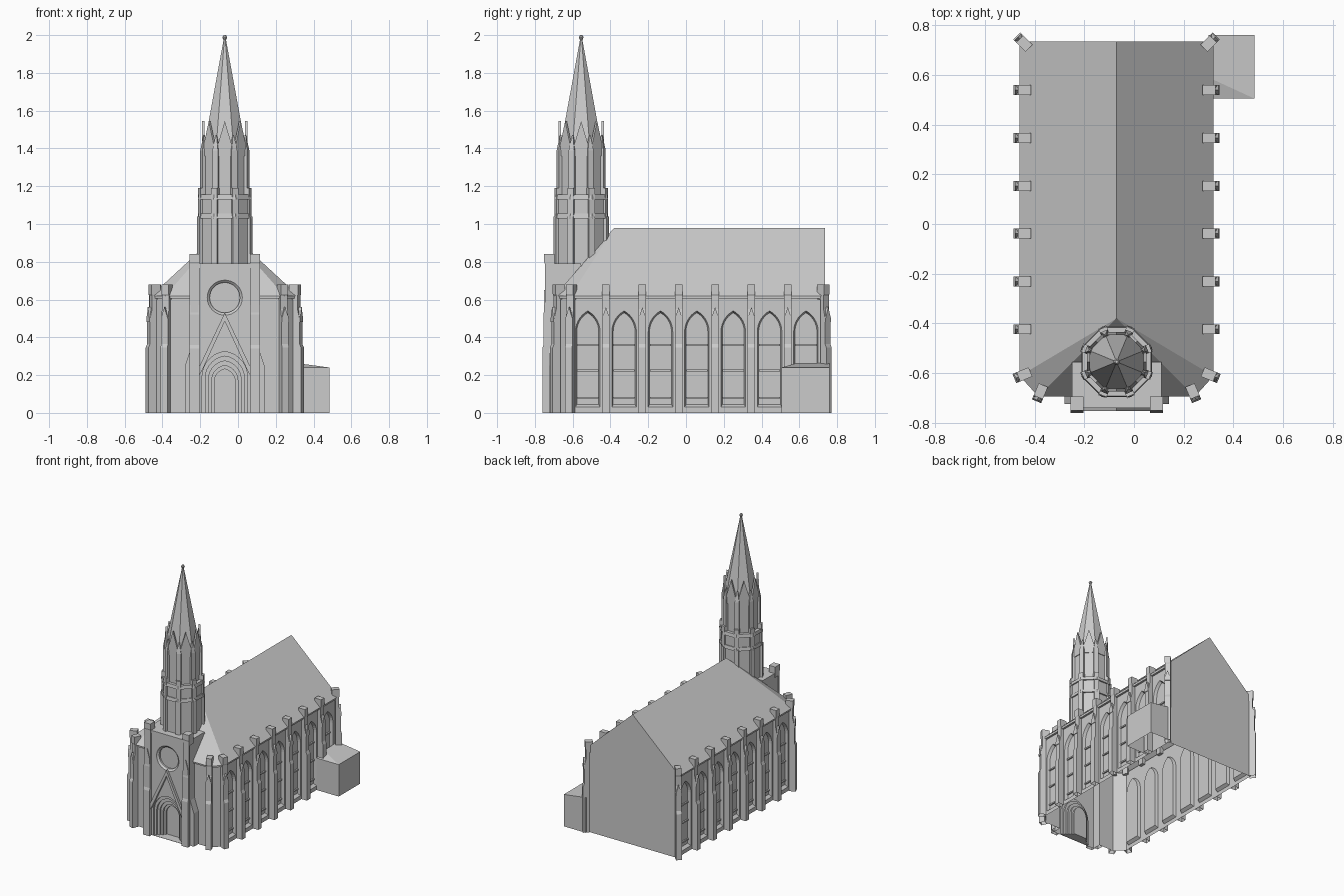
import bpy, bmesh, math
from mathutils import Vector

if "Cube" in bpy.data.objects:
    bpy.data.objects.remove(bpy.data.objects["Cube"])

X = -0.07            # x of the church axis
TY = -0.555          # y of the steeple centre
stone = bpy.data.materials.new("grey_stone")
stone.diffuse_color = (0.6, 0.6, 0.6, 1)
stone.use_nodes = True
stone.node_tree.nodes["Principled BSDF"].inputs["Base Color"].default_value = stone.diffuse_color


def finish(name, bm, recalc=True):
    if recalc:
        bmesh.ops.recalc_face_normals(bm, faces=bm.faces)
    # the building is open underneath
    ground = [f for f in bm.faces if all(v.co.z < 1e-4 for v in f.verts)]
    bmesh.ops.delete(bm, geom=ground, context='FACES_ONLY')
    me = bpy.data.meshes.new(name)
    bm.to_mesh(me)
    bm.free()
    me.materials.append(stone)
    ob = bpy.data.objects.new(name, me)
    bpy.context.collection.objects.link(ob)
    return ob


def frame(o, deg):
    """Map (u along wall, d outward, z) to world; deg is the outward direction."""
    a = math.radians(deg)
    n = Vector((math.cos(a), math.sin(a), 0))
    t = Vector((-n.y, n.x, 0))
    return (lambda u, d, z: Vector((o[0], o[1], 0)) + t * u + n * d + Vector((0, 0, z))), n


def panel(name, o, deg, outer, holes=()):
    """Wall sheet with recessed openings; each hole is a list of (loop, depth)."""
    P, n = frame(o, deg)
    bm = bmesh.new()
    ring = lambda pts, d: [bm.verts.new(P(u, -d, z)) for u, z in pts]
    pairs = lambda r: list(zip(r, r[1:] + r[:1]))
    edges = [bm.edges.new(p) for p in pairs(ring(outer, 0))]
    sunk = []
    for h in holes:
        rs = [ring(l, d) for l, d in h]
        edges += [bm.edges.new(p) for p in pairs(rs[0])]
        sunk.append(rs)
    bmesh.ops.triangle_fill(bm, edges=edges, use_beauty=True, normal=n)
    for rs in sunk:
        for r0, r1 in zip(rs, rs[1:]):
            for (a, b), (c, d) in zip(pairs(r0), pairs(r1)):
                bm.faces.new((a, b, d, c))
        bm.faces.new(rs[-1])
    bmesh.ops.recalc_face_normals(bm, faces=bm.faces)
    bm.faces.ensure_lookup_table()
    if bm.faces[0].normal.dot(n) < 0:
        bmesh.ops.reverse_faces(bm, faces=bm.faces)
    return finish(name, bm, False)


def extrude(name, o, deg, prof, w):
    """Solid from a (d, z) side profile, w wide along the wall."""
    P, n = frame(o, deg)
    bm = bmesh.new()
    a = [bm.verts.new(P(-w / 2, d, z)) for d, z in prof]
    b = [bm.verts.new(P(w / 2, d, z)) for d, z in prof]
    bm.faces.new(a)
    bm.faces.new(b)
    for i in range(len(a)):
        j = (i + 1) % len(a)
        bm.faces.new((a[i], a[j], b[j], b[i]))
    return finish(name, bm)


def plate(name, o, deg, pts, d0, d1):
    """Solid from a (u, z) front outline, between depths d0 and d1."""
    P, n = frame(o, deg)
    bm = bmesh.new()
    a = [bm.verts.new(P(u, d0, z)) for u, z in pts]
    b = [bm.verts.new(P(u, d1, z)) for u, z in pts]
    bm.faces.new(a)
    bm.faces.new(b)
    for i in range(len(a)):
        j = (i + 1) % len(a)
        bm.faces.new((a[i], a[j], b[j], b[i]))
    return finish(name, bm)


def rect(u0, u1, z0, z1):
    return [(u0, z0), (u1, z0), (u1, z1), (u0, z1)]


def prism(name, n, loc, r0, r1, z0, z1, deg):
    bm = bmesh.new()
    bmesh.ops.create_cone(bm, cap_ends=True, segments=n, radius1=r0, radius2=r1, depth=z1 - z0)
    a = math.radians(deg)
    for v in bm.verts:
        x, y = v.co.x, v.co.y
        v.co = (loc[0] + x * math.cos(a) - y * math.sin(a),
                loc[1] + x * math.sin(a) + y * math.cos(a), v.co.z + (z0 + z1) / 2)
    return finish(name, bm)


def arch(c, hw, z0, zs, apex, n=7):
    """Pointed arch outline."""
    h = apex - zs
    k = (h * h - hw * hw) / (2 * hw)
    end = math.atan2(h, k)
    half = [((hw + k) * math.cos(end * i / n) - k, zs + (hw + k) * math.sin(end * i / n)) for i in range(n + 1)]
    return ([(c - hw, z0), (c + hw, z0)] + [(c + x, z) for x, z in half]
            + [(c - x, z) for x, z in half[-2::-1]])


def circle(z, r, n=32):
    return [(r * math.cos(2 * math.pi * i / n), z + r * math.sin(2 * math.pi * i / n)) for i in range(n)]


BUTT = [(0, 0), (.045, 0), (.045, .345), (.036, .365), (.036, .5), (.024, .55), (.024, .62),
        (.028, .63), (.028, .68), (-.025, .68), (-.025, .6), (0, .6)]


def buttress(o, deg):
    extrude("buttress", o, deg, BUTT, .04)
    plate("buttress_gablet", o, deg, [(-.02, .48), (.02, .48), (.02, .5), (0, .56), (-.02, .5)], .01, .04)


bays = [-0.52 + 0.1925 * i for i in range(7)]
for s in (1, -1):
    def ang(a):
        return a if s == 1 else 180 - a
    wx = X + s * .37
    # side wall with tall pointed windows
    holes = [[(arch(s * c, .065, .03, .43, .54), 0), (arch(s * c, .058, .045, .43, .53), .022)] for c in bays]
    u0, u1 = sorted((s * -.605, s * .735))
    panel("side_wall", (wx, 0), ang(0), rect(u0, u1, 0, .62), holes)
    for c in bays:
        for z in (.08, .225, .36):
            plate("window_transom", (wx, c), ang(0), rect(-.056, .056, z - .005, z + .005), -.022, -.012)
    # buttresses along the side and at the corners
    for i in range(6):
        buttress((wx, (bays[i] + bays[i + 1]) / 2), ang(0))
    buttress((wx, .725), ang(45))
    c1, c2 = (wx, -.605), (X + s * .305, -.672)
    buttress(c1, ang(-22.5))
    buttress(c2, ang(-67.5))
    # angled front corner wall and front wall strip
    mid = ((c1[0] + c2[0]) / 2, (c1[1] + c2[1]) / 2)
    panel("corner_wall", mid, ang(-45), rect(-.0467, .0467, 0, .62))
    u0, u1 = sorted((s * .18, s * .305))
    panel("front_wall", (X, -.672), -90, rect(u0, u1, 0, .62))
    # cornice under the eaves
    plate("cornice", (wx, .065), ang(0), rect(-.67, .67, .605, .622), 0, .015)
    plate("cornice", mid, ang(-45), rect(-.05, .05, .605, .622), 0, .015)
    plate("cornice", (X, -.672), -90, rect(u0, u1, .605, .622), 0, .015)
    # tower base side, plinth and front buttress
    side = [(-.735, 0), (-.672, 0), (-.672, .6), (-.5, .6), (-.5, .78), (-.735, .78)]
    panel("tower_side", (X + s * .18, 0), ang(0), [(s * y, z) for y, z in side])
    extrude("tower_plinth", (X + s * .18, -.698), ang(0), [(0, 0), (.03, 0), (.03, .25), (0, .34)], .055)
    extrude("tower_buttress", (X + s * .16, -.735), -90,
            [(0, 0), (.026, 0), (.026, .34), (.02, .36), (.02, .52), (.012, .57), (.012, .79), (.016, .8),
             (.016, .84), (-.04, .84), (-.04, .76), (0, .76)], .052)
    plate("tower_gablet", (X + s * .16, -.735), -90,
          [(-.022, .5), (.022, .5), (.022, .57), (0, .65), (-.022, .57)], 0, .018)
    # steep gable moulding over the door
    plate("door_gable", (X, -.735), -90,
          [(0, .53), (s * .135, .245), (s * .135, .2), (s * .122, .22), (0, .485)], 0, .018)

# tower front with stepped portal and round window
portal = []
for i, hw in enumerate((.12, .103, .086, .069)):
    loop = arch(0, hw, .002, .19 - i * .006, .325 - i * .025)
    portal += [(loop, .014 * i), (loop, .014 * (i + 1))]
portal.append((arch(0, .055, .002, .165, .232), .056))
portal.append((arch(0, .055, .002, .165, .232), .07))
rose = [(circle(.61, .093), 0), (circle(.61, .08), .012), (circle(.61, .08), .025)]
panel("tower_front", (X, -.735), -90, rect(-.18, .18, 0, .78), [portal, rose])
plate("tower_ledge", (X, -.735), -90, rect(-.18, .18, .768, .79), -.18, .006)

# back wall
panel("back_wall", (X, .735), 90,
      [(-.37, 0), (.37, 0), (.37, .62), (.39, .62), (0, .98), (-.39, .62), (-.37, .62)])

# main roof with faceted front end
bm = bmesh.new()
rb, rf = bm.verts.new((X, .735, .98)), bm.verts.new((X, -.38, .98))
front = []
for s in (1, -1):
    e = [bm.verts.new((X + s * dx, y, .62)) for dx, y in ((.39, .735), (.39, -.612), (.315, -.695))]
    for f in ((rb, rf, e[1], e[0]), (rf, e[2], e[1])):
        bm.faces.new(f if s == 1 else f[::-1])
    front.append(e[2])
bm.faces.new((rf, front[1], front[0]))
for f in bm.faces:
    f.normal_update()
    if f.normal.z < 0:
        f.normal_flip()
finish("main_roof", bm, False)

# low annex with lean-to roof
bm = bmesh.new()
x0, x1, y0, y1 = .30, .485, .505, .76
b = [bm.verts.new((x, y, 0)) for x, y in ((x0, y0), (x1, y0), (x1, y1), (x0, y1))]
t = [bm.verts.new(p) for p in ((x0, y0, .24), (x1, y0, .24), (x1, y1, .24), (x0, y1, .265), (x0, .59, .265))]
for f in ((b[0], b[1], t[1], t[0]), (b[1], b[2], t[2], t[1]), (b[2], b[3], t[3], t[2]),
          (b[3], b[0], t[0], t[4], t[3]), (t[0], t[1], t[4]), (t[1], t[2], t[3], t[4]), b[::-1]):
    bm.faces.new(f)
finish("annex", bm)

# octagonal steeple
K = math.cos(math.radians(22.5))
C = (X, TY)
prism("steeple_lower", 8, C, .132 / K, .132 / K, .77, 1.14, 22.5)
prism("steeple_upper", 8, C, .115 / K, .115 / K, 1.14, 1.39, 22.5)
for z in (1.03, 1.13):
    prism("steeple_band", 8, C, .142 / K, .138 / K, z, z + .025, 22.5)
prism("spire", 8, C, .115 / K, .004, 1.38, 1.99, 22.5)
prism("finial", 8, C, .007, .013, 1.975, 1.988, 0)
prism("finial_tip", 8, C, .013, .006, 1.988, 2.0, 0)
for i in range(8):
    # corner piers with pointed tops
    a = 22.5 + 45 * i
    c, s = math.cos(math.radians(a)), math.sin(math.radians(a))
    for r, w, z0, z1 in ((.135, .034, .79, 1.04), (.13, .034, 1.04, 1.19), (.118, .032, 1.15, 1.39)):
        prism("steeple_pier", 4, (X + r * c, TY + r * s), w / 1.414, w / 1.414, z0, z1, a + 45)
    prism("pier_pinnacle", 4, (X + .118 * c, TY + .118 * s), .0226, .004, 1.39, 1.47, a + 45)
    # gable above each face
    plate("steeple_gable", C, 45 * i, [(-.046, 1.36), (.046, 1.36), (.046, 1.39), (0, 1.545), (-.046, 1.39)], .108, .12)
